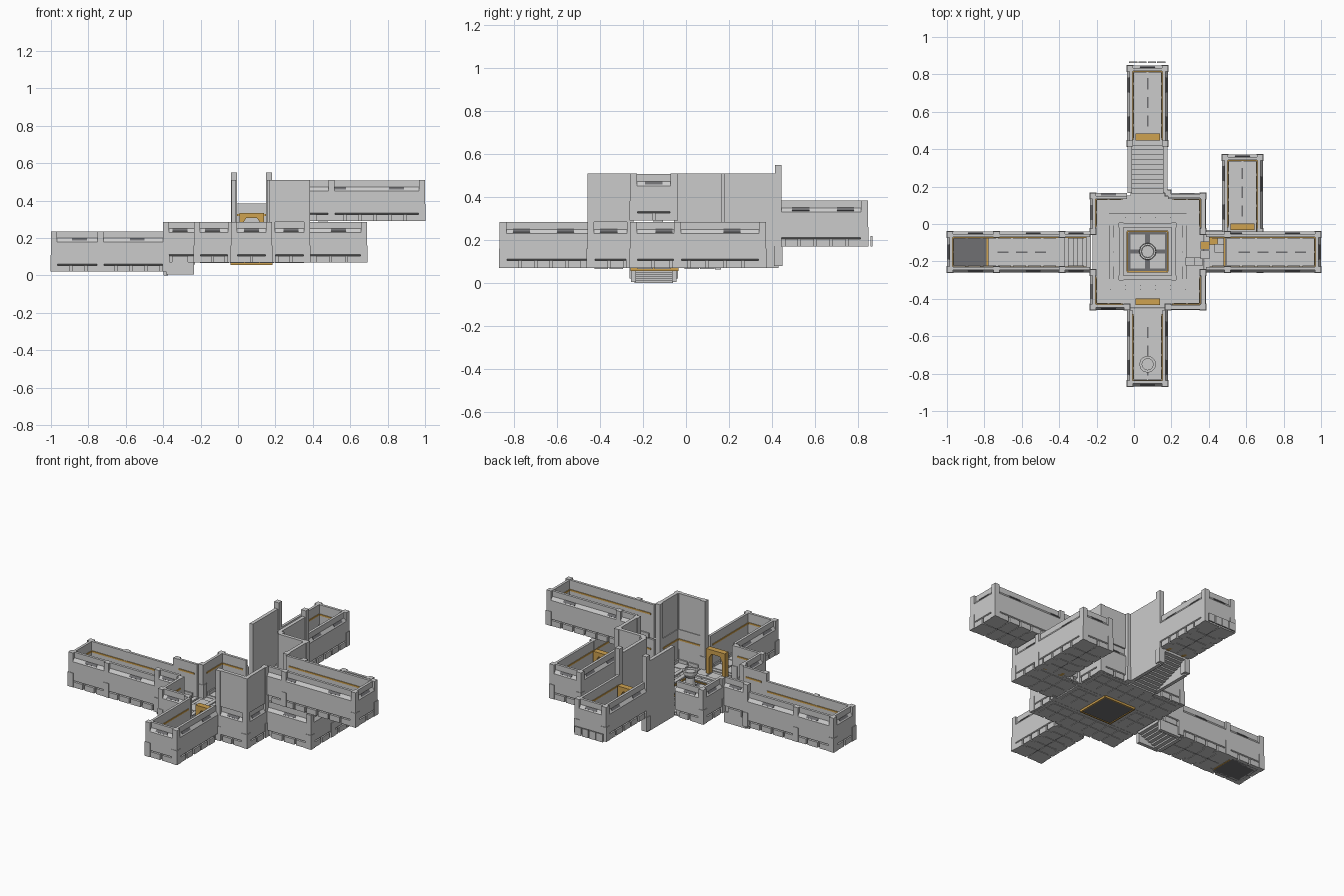
import bpy, bmesh, math
from mathutils import Vector

if "Cube" in bpy.data.objects:
    bpy.data.objects.remove(bpy.data.objects["Cube"])

PARTS = {}
ORANGE, DARK = (0.62, 0.36, 0.08, 1), (0.16, 0.16, 0.17, 1)
COLOURS = {}


def part(name, colour=None):
    if name not in PARTS:
        PARTS[name] = bmesh.new()
        COLOURS[name] = colour
    return PARTS[name]


def prism(bm, ring_a, ring_b):
    """Solid between two matching rings of points."""
    a = [bm.verts.new(p) for p in ring_a]
    b = [bm.verts.new(p) for p in ring_b]
    bm.faces.new(a)
    bm.faces.new(b[::-1])
    for i in range(len(a)):
        j = (i + 1) % len(a)
        bm.faces.new((a[i], b[i], b[j], a[j]))


def box(bm, x0, x1, y0, y1, z0, z1):
    ring = [(x0, y0), (x1, y0), (x1, y1), (x0, y1)]
    prism(bm, [(x, y, z0) for x, y in ring], [(x, y, z1) for x, y in ring])


# Wall cross-section: (outward offset, height); recessed foot, ledge, thin top
SECTION = [(-.014, 0), (-.014, .034), (0, .042), (0, .160), (-.014, .180),
           (-.014, .215), (-.03, .215), (-.03, 0)]
PLAIN = [(-.004, 0), (-.004, .215), (-.026, .215), (-.026, 0)]


def wall(name, p0, p1, z, top=None, strip=True):
    """Wall from p0 to p1; outside is on the right of the direction."""
    p0, p1 = Vector((*p0, 0)), Vector((*p1, 0))
    t = (p1 - p0).normalized()
    n = Vector((t.y, -t.x, 0))
    length = (p1 - p0).length

    def pt(s, d, h):
        return p0 + t * s + n * d + Vector((0, 0, z + h))

    def bar(bm, s0, s1, sec):
        prism(bm, [pt(s0, d, h) for d, h in sec], [pt(s1, d, h) for d, h in sec])

    def rect(d0, d1, h0, h1):
        return [(d0, h0), (d1, h0), (d1, h1), (d0, h1)]

    if top:
        bar(part(name), 0, length, rect(-.026, -.004, 0, top - z))
        return
    bar(part(name), 0, length, SECTION)
    # foot blocks inside and out
    count = max(1, round((length - .05) / .078))
    step = (length - .05) / count
    for i in range(count):
        s = .025 + i * step
        bar(part(name), s + .006, s + step - .006, rect(-.016, 0, 0, .034))
        bar(part(name), s + .006, s + step - .006, rect(-.038, -.028, 0, .03))
    # dark vents on the ledge
    for f in ((.5,) if length < .35 else (.25, .75)):
        s = f * length
        bar(part("ledge_vents", DARK), s - .04, s + .04,
            [(-.002, .168), (-.012, .181), (-.016, .178), (-.006, .165)])
    if strip:
        bar(part("inner_light_strips", ORANGE), .02, length - .02, rect(-.034, -.028, .148, .158))


def post(x, y, z0, z1):
    bm = part("corner_posts")
    box(bm, x - .016, x + .016, y - .016, y + .016, z0, z1)
    box(bm, x - .019, x + .019, y - .019, y + .019, z0, z0 + .09)


def posts(xs, ys, z0, z1):
    for x in xs:
        for y in ys:
            post(x, y, z0, z1)


def floor(name, x0, x1, y0, y1, z):
    """Slab with raised plates above and below."""
    bm = part(name)
    box(bm, x0 + .012, x1 - .012, y0 + .012, y1 - .012, z + .003, z + .010)
    nx, ny = max(1, round((x1 - x0 - .06) / .08)), max(1, round((y1 - y0 - .06) / .08))
    dx, dy = (x1 - x0 - .06) / nx, (y1 - y0 - .06) / ny
    for i in range(nx):
        for j in range(ny):
            a, b = x0 + .03 + i * dx, y0 + .03 + j * dy
            box(bm, a + .003, a + dx - .003, b + .003, b + dy - .003, z, z + .014)


def slots(xs, ys, dx, dy, z):
    for x in xs:
        for y in ys:
            box(part("floor_slots", DARK), x - dx, x + dx, y - dy, y + dy, z, z + .016)


def arch(cx, y, z):
    """Orange door frame with a chamfered opening."""
    pts = [(-.065, 0), (-.065, .165), (.065, .165), (.065, 0), (.046, 0), (.046, .11),
           (.028, .138), (-.028, .138), (-.046, .11), (-.046, 0)]
    prism(part("door_frames", ORANGE), [(cx + u, y - .018, z + h) for u, h in pts],
          [(cx + u, y + .018, z + h) for u, h in pts])


def pedestal(name, x, y, z, rings):
    bm, n = part(name), 12
    loops = [[bm.verts.new((x + r * math.cos(math.tau * i / n), y + r * math.sin(math.tau * i / n), z + h))
              for i in range(n)] for r, h in rings]
    for a, b in zip(loops, loops[1:]):
        for i in range(n):
            bm.faces.new((a[i], a[(i + 1) % n], b[(i + 1) % n], b[i]))
    bm.faces.new(loops[0][::-1])
    bm.faces.new(loops[-1])


# Main plan lines
L, R, S, N = -.235, .385, -.46, .165      # central hall
A, B = -.038, .182                        # north-south corridors
C, D = -.26, -.04                         # east-west corridors
Z, ZW, ZN, ZE = .07, .02, .17, .292       # floor levels

# Central hall
hall = "hall_walls"
for p0, p1 in [((L, S), (A, S)), ((B, S), (R, S)), ((R, S), (R, C)), ((R, D), (R, N)),
               ((R, N), (B, N)), ((A, N), (L, N)), ((L, N), (L, D)), ((L, C), (L, S))]:
    wall(hall, p0, p1, Z)
for p0, p1 in [((B, S), (R, S)), ((R, S), (R, C)), ((R, D), (R, N)), ((R, N), (B, N))]:
    wall("hall_upper_walls", p0, p1, .285, top=.51)
posts((L + .016,), (S + .016, C, D, N - .016), Z, .285)
posts((R - .016,), (S + .016, C, D, N - .016), Z, .51)
posts((B,), (S + .016, N), Z, .51)
posts((A,), (S + .016,), Z, .285)
for x0, x1, y0, y1 in [(L, R, S, C), (L, R, D, N), (L, A, C, D), (B, R, C, D)]:
    floor("hall_floor", x0, x1, y0, y1, Z - .004)
box(part("hall_floor"), L + .02, R - .02, S + .02, N - .02, Z, Z + .004)
# Raised ring and sunken centre
fl = part("hall_dais")
for r0, r1, h in ((.205, .185, .017), (.155, .125, .019)):
    for s in (-1, 1):
        box(fl, .073 - r0, .073 + r0, -.147 + s * (r0 + r1) / 2 - .012, -.147 + s * (r0 + r1) / 2 + .012, Z, Z + h)
        box(fl, .073 + s * (r0 + r1) / 2 - .012, .073 + s * (r0 + r1) / 2 + .012, -.147 - r0, -.147 + r0, Z, Z + h)
box(part("dais_plate", DARK), A + .008, B - .008, -.25, -.045, Z - .01, Z + .017)
rim = part("dais_rim", ORANGE)
for s in (-1, 1):
    box(rim, -.037, .183, -.147 + s * .108 - .004, -.147 + s * .108 + .004, Z - .013, Z + .022)
    box(rim, .073 + s * .108 - .004, .073 + s * .108 + .004, -.255, -.04, Z - .013, Z + .022)
for i in range(-1, 2, 2):
    for j in range(-1, 2, 2):
        box(fl, .073 + i * .053 - .04, .073 + i * .053 + .04, -.147 + j * .05 - .04, -.147 + j * .05 + .04, Z, Z + .02)
pedestal("hall_pedestal", .073, -.147, Z + .01,
         [(.046, 0), (.046, .02), (.03, .035), (.026, .09), (.044, .115), (.044, .132), (.034, .132), (.032, .122)])

# South corridor
SE = -.868
for p0, p1 in [((A, S), (A, SE)), ((A, SE), (B, SE)), ((B, SE), (B, S))]:
    wall("south_corridor_walls", p0, p1, Z)
posts((A + .016, B - .016), (SE + .016,), Z, .285)
floor("south_corridor_floor", A, B, SE, S + .02, Z)
slots((.073,), (-.78, -.68, -.58), .004, .03, Z)
arch(.073, -.415, Z)
pedestal("south_pedestal", .073, -.75, Z + .01,
         [(.045, 0), (.045, .03), (.036, .045), (.036, .06), (.045, .07), (.045, .082), (.03, .082), (.03, .06)])

# North stairs and corridor
NS, NE = .43, .848
wall("north_stair_walls", (A, NS), (A, N), Z, top=.51)
wall("north_stair_walls", (B, N), (B, NS), Z, top=.51)
posts((A + .016, B - .016), (NS,), Z + .01, .55)
for i in range(12):
    y = N - .03 + i * .026
    box(part("north_stairs"), A + .02, B - .02, y, y + .028, Z - .008 + i * .0088, Z + .012 + i * .0088)
for p0, p1 in [((B, NS), (B, NE)), ((B, NE), (A, NE)), ((A, NE), (A, NS))]:
    wall("north_corridor_walls", p0, p1, ZN)
posts((A + .016, B - .016), (NE - .016,), ZN, .385)
floor("north_corridor_floor", A, B, NS, NE, ZN)
slots((.073,), (.55, .65, .75), .004, .03, ZN)
arch(.073, .465, ZN)
for i in range(4):
    x = -.026 + i * .05
    box(part("north_end_plates"), x, x + .044, .860, .868, ZN, ZN + .05)

# West stairs and corridor
WS = -.385
wall("west_stair_walls", (L, D), (WS, D), Z)
wall("west_stair_walls", (WS, C), (L, C), Z)
for y in (C + .004, D - .026):
    box(part("west_stair_skirts"), WS, L, y, y + .022, .005, Z + .002)
for i in range(7):
    x = L + .005 - i * .024
    box(part("west_stairs"), x - .025, x, C + .02, D - .02, Z - .012 - i * .0097, Z + .010 - i * .0085)
posts((WS,), (C + .016, D - .016), ZW, .285)
for p0, p1 in [((WS, D), (-1, D)), ((-1, D), (-1, C)), ((-1, C), (WS, C))]:
    wall("west_corridor_walls", p0, p1, ZW)
posts((-.984, -.735), (C + .016, D - .016), ZW, .235)
floor("west_corridor_floor", -.79, WS, C, D, ZW)
box(part("west_pit_plate", DARK), -.975, -.785, C + .02, D - .02, ZW, ZW + .012)
box(part("west_threshold", ORANGE), -.788, -.778, C + .025, D - .025, ZW, ZW + .02)
slots((-.7, -.6, -.5), (-.15,), .03, .004, ZW)

# Lower east passage turning north
E1, E0, EN = .69, .47, .372
for p0, p1 in [((R, C), (E1, C)), ((E1, C), (E1, EN)), ((E1, EN), (E0, EN)),
               ((E0, EN), (E0, D)), ((E0, D), (R, D))]:
    wall("lower_passage_walls", p0, p1, Z)
posts((E0 + .016, E1 - .016), (EN - .016,), Z, .285)
posts((E1 - .016,), (C + .016, D), Z, .285)
floor("lower_passage_floor", R - .02, E1, C, D + .02, Z)
floor("lower_passage_floor", E0, E1, D - .02, EN, Z)
slots((.58,), (.07, .17, .27), .004, .03, Z)
arch(.58, -.015, Z)

# Upper east corridor
for p0, p1 in [((R, C), (1, C)), ((1, C), (1, D)), ((1, D), (R, D))]:
    wall("upper_corridor_walls", p0, p1, ZE)
posts((.984, .5), (C + .016, D - .016), ZE, .51)
floor("upper_corridor_floor", .48, 1, C, D, ZE)
slots((.59, .69, .79, .89), (-.15,), .03, .004, ZE)
box(part("upper_threshold", ORANGE), .478, .488, C + .025, D - .025, ZE, ZE + .02)

# Floating steps climbing to the upper corridor
for i, (x, y) in enumerate([(.30, -.20), (.345, -.20), (.38, -.165), (.38, -.115), (.425, -.09), (.455, -.13)]):
    z = .10 + i * .036
    box(part("floating_steps"), x - .024, x + .024, y - .022, y + .022, z, z + .014)
    if i in (3, 4):
        box(part("step_tops", ORANGE), x - .021, x + .021, y - .019, y + .019, z + .012, z + .017)

# Turn every collected part into an object
for name, bm in PARTS.items():
    bmesh.ops.recalc_face_normals(bm, faces=bm.faces)
    mesh = bpy.data.meshes.new(name)
    bm.to_mesh(mesh)
    bm.free()
    if COLOURS[name]:
        mat = bpy.data.materials.new(name + "_colour")
        mat.diffuse_color = COLOURS[name]
        mat.use_nodes = True
        mat.node_tree.nodes["Principled BSDF"].inputs["Base Color"].default_value = mat.diffuse_color
        mesh.materials.append(mat)
    bpy.context.collection.objects.link(bpy.data.objects.new(name, mesh))
